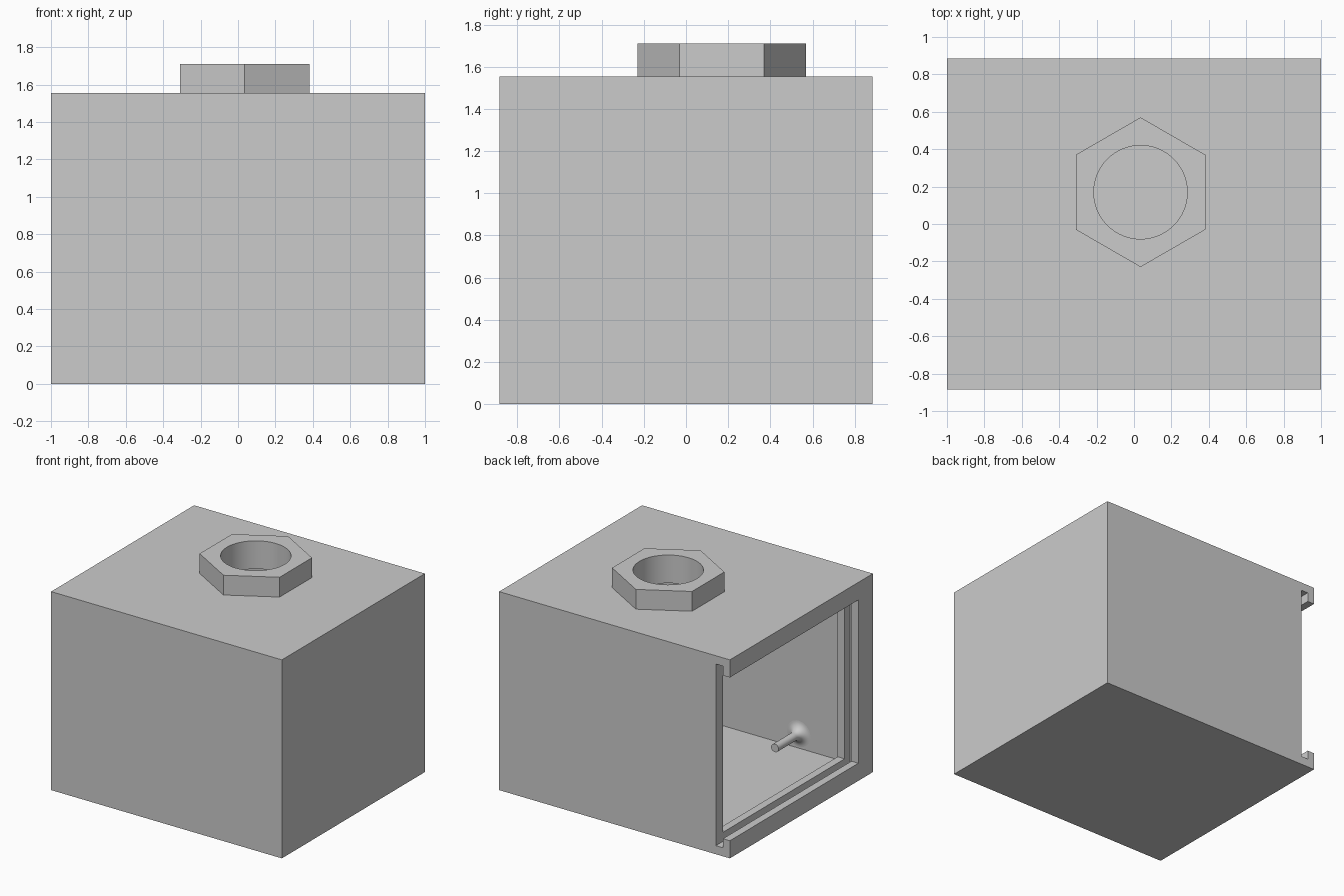
import bpy, bmesh, math
from mathutils import Matrix, Vector

cube = bpy.data.objects.get("Cube")
if cube:
    bpy.data.objects.remove(cube, do_unlink=True)

grey = bpy.data.materials.new("plain grey")
grey.use_nodes = True
colour = (0.6, 0.6, 0.6, 1)
grey.diffuse_color = colour
grey.node_tree.nodes["Principled BSDF"].inputs["Base Color"].default_value = colour


def finish(name, bm):
    bmesh.ops.recalc_face_normals(bm, faces=bm.faces)
    mesh = bpy.data.meshes.new(name)
    bm.to_mesh(mesh)
    bm.free()
    mesh.materials.append(grey)
    obj = bpy.data.objects.new(name, mesh)
    bpy.context.collection.objects.link(obj)
    return obj


def box(name, xs, ys, zs):
    bm = bmesh.new()
    bmesh.ops.create_cube(bm, size=1)
    for v in bm.verts:
        v.co = [lo + (c + 0.5) * (hi - lo) for c, (lo, hi) in zip(v.co, (xs, ys, zs))]
    return finish(name, bm)


def prism(name, sides, radius, centre, zs, turn=0):
    bm = bmesh.new()
    place = Matrix.Translation((*centre, sum(zs) / 2)) @ Matrix.Rotation(turn, 4, "Z")
    bmesh.ops.create_cone(bm, cap_ends=True, segments=sides, radius1=radius,
                          radius2=radius, depth=zs[1] - zs[0], matrix=place)
    return finish(name, bm)


def activate(obj):
    bpy.ops.object.select_all(action="DESELECT")
    obj.select_set(True)
    bpy.context.view_layer.objects.active = obj


def cut(obj, cutter):
    cutter.hide_render = True
    mod = obj.modifiers.new("cut", "BOOLEAN")
    mod.operation, mod.solver, mod.object = "DIFFERENCE", "EXACT", cutter
    activate(obj)
    bpy.ops.object.modifier_apply(modifier=mod.name)
    bpy.data.objects.remove(cutter, do_unlink=True)


def smooth(obj):
    activate(obj)
    bpy.ops.object.shade_smooth_by_angle(angle=math.radians(30))


half_y, top = 0.885, 1.555
inside_y, inside_z, lip_z = 0.795, (0.067, 1.49), (0.138, 1.417)
hole = (0.035, 0.17)

# Hollow case with a lipped side opening and a channel for a sliding lid
case = box("case", (-1, 1), (-half_y, half_y), (0, top))
cut(case, box("cavity", (-0.817, 0.89), (-inside_y, inside_y), inside_z))
cut(case, box("inner_opening", (-0.9, -0.75), (-0.71, inside_y), lip_z))
cut(case, box("lid_channel", (-0.94, -0.878), (-0.775, 1), inside_z))
cut(case, box("outer_opening", (-1.1, -0.91), (-0.705, 1), lip_z))
cut(case, prism("top_hole", 64, 0.25, hole, (1.3, 1.9)))
smooth(case)

# Six-sided collar around the top hole
collar = prism("hex_collar", 6, 0.4, hole, (top, 1.71), math.pi / 6)
if max(v.co.y for v in collar.data.vertices) < hole[1] + 0.39:
    collar.data.transform(Matrix.Translation((*hole, 0)) @ Matrix.Rotation(math.pi / 6, 4, "Z")
                          @ Matrix.Translation((-hole[0], -hole[1], 0)))
cut(collar, prism("collar_hole", 64, 0.25, hole, (1.3, 1.9)))
smooth(collar)

# Peg with a flared foot on the inner front wall
peg_r, flare, length, steps = 0.032, 0.07, 0.295, 10
profile = []
for i in range(steps + 1):
    a = math.pi / 2 * i / steps
    profile.append((peg_r + flare * (1 - math.sin(a)), flare * (1 - math.cos(a))))
profile += [(peg_r, length), (0, length)]
bm = bmesh.new()
base = Vector((-0.42, -inside_y, 0.18))
verts = [bm.verts.new(base + Vector((r, y, 0))) for r, y in profile]
edges = [bm.edges.new(pair) for pair in zip(verts, verts[1:])]
bmesh.ops.spin(bm, geom=verts + edges, cent=base, axis=(0, 1, 0),
               angle=2 * math.pi, steps=32, use_merge=True)
bmesh.ops.remove_doubles(bm, verts=bm.verts, dist=0.0001)
# The open foot sits on the wall, so fill it to give a closed solid
bmesh.ops.holes_fill(bm, edges=[e for e in bm.edges if e.is_boundary], sides=0)
smooth(finish("flared_peg", bm))
bpy.ops.object.select_all(action="DESELECT")
